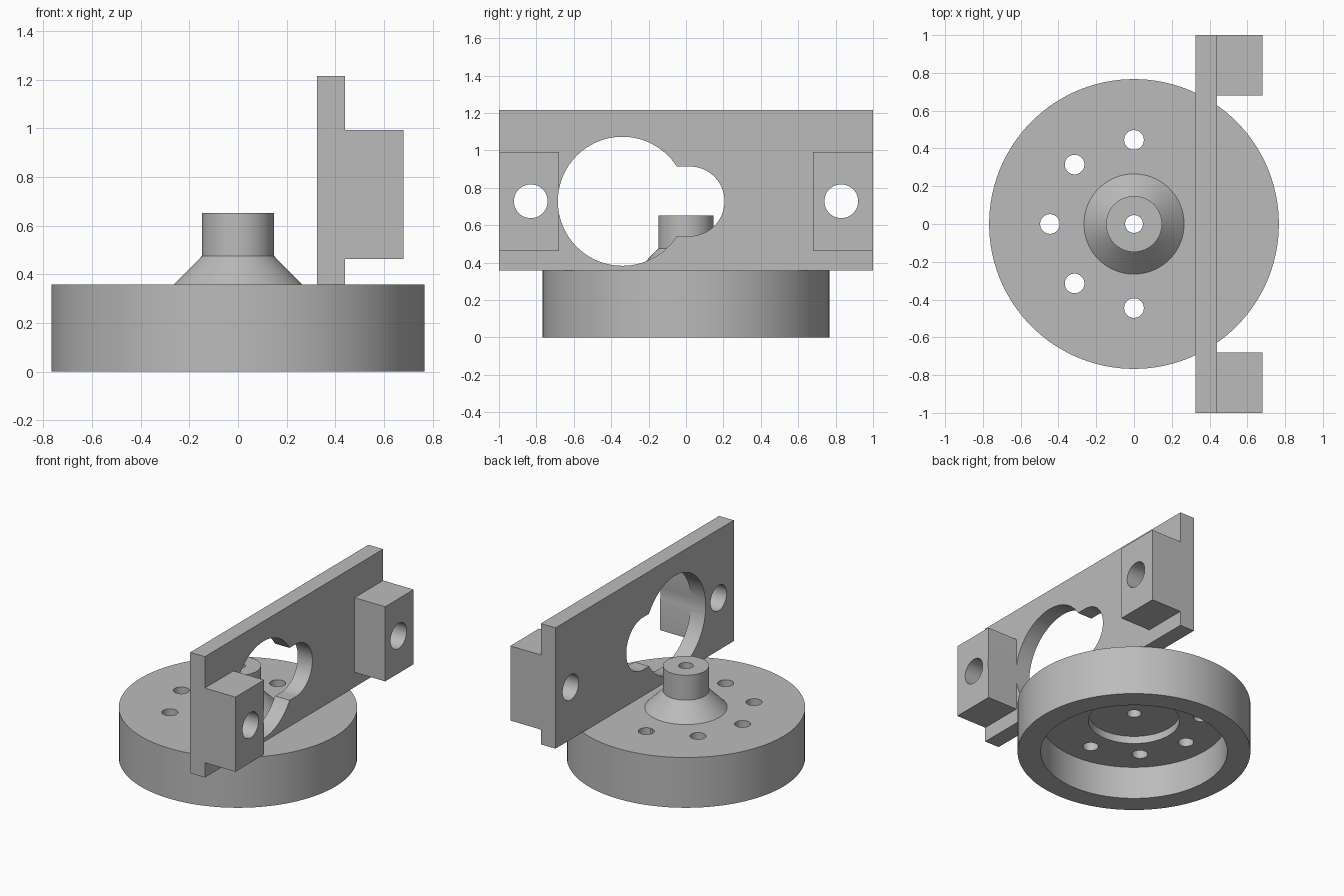
import bpy
import bmesh
from math import cos, sin, pi, radians
from mathutils import Matrix, Vector

if "Cube" in bpy.data.objects:
    bpy.data.objects.remove(bpy.data.objects["Cube"], do_unlink=True)

grey = bpy.data.materials.new("light_grey")
grey.use_nodes = True
grey.diffuse_color = (0.5, 0.5, 0.5, 1)
grey.node_tree.nodes["Principled BSDF"].inputs["Base Color"].default_value = (0.5, 0.5, 0.5, 1)


def add_object(name, bm):
    bmesh.ops.recalc_face_normals(bm, faces=bm.faces)
    mesh = bpy.data.meshes.new(name)
    bm.to_mesh(mesh)
    bm.free()
    mesh.materials.append(grey)
    obj = bpy.data.objects.new(name, mesh)
    bpy.context.collection.objects.link(obj)
    return obj


def box(name, low, high):
    low, high = Vector(low), Vector(high)
    bm = bmesh.new()
    size = Matrix.Diagonal((*(high - low), 1))
    bmesh.ops.create_cube(bm, size=1, matrix=Matrix.Translation((low + high) / 2) @ size)
    return add_object(name, bm)


def rod(name, centre, radius, depth, along_x=False, sides=64):
    turn = Matrix.Rotation(pi / 2, 4, 'Y') if along_x else Matrix()
    bm = bmesh.new()
    bmesh.ops.create_cone(bm, cap_ends=True, segments=sides, radius1=radius, radius2=radius,
                          depth=depth, matrix=Matrix.Translation(centre) @ turn)
    return add_object(name, bm)


def lathe(name, profile, sides=128):
    # Revolve a closed (radius, height) outline around the z axis
    bm = bmesh.new()
    rings = [[bm.verts.new((r * cos(2 * pi * i / sides), r * sin(2 * pi * i / sides), z))
              for r, z in profile] for i in range(sides)]
    for i, ring in enumerate(rings):
        after = rings[(i + 1) % sides]
        for j in range(len(profile)):
            k = (j + 1) % len(profile)
            bm.faces.new((ring[j], after[j], after[k], ring[k]))
    return add_object(name, bm)


def combine(target, tool, operation):
    mod = target.modifiers.new(operation.lower(), 'BOOLEAN')
    mod.object, mod.operation, mod.solver = tool, operation, 'EXACT'
    bpy.context.view_layer.objects.active = target
    bpy.ops.object.modifier_apply(modifier=mod.name)
    bpy.data.objects.remove(tool, do_unlink=True)


def shade(obj):
    bpy.ops.object.select_all(action='DESELECT')
    obj.select_set(True)
    bpy.context.view_layer.objects.active = obj
    bpy.ops.object.shade_smooth_by_angle(angle=radians(30))


# Hollow round base with conical hub, central bore and stepped underside
base = lathe("round_base", [
    (0.047, 0.652), (0.148, 0.652), (0.148, 0.475), (0.265, 0.357), (0.767, 0.357),
    (0.767, 0), (0.614, 0), (0.614, 0.236), (0.3, 0.236), (0.3, 0.29), (0.047, 0.29)])

# Half circle of bolt holes
for step in range(5):
    a = pi / 2 + step * pi / 4
    hole = rod("bolt_hole", (0.445 * cos(a), 0.445 * sin(a), 0.3), 0.052, 0.4, sides=40)
    combine(base, hole, 'DIFFERENCE')
shade(base)

# Upright plate with a mounting block at each end
plate = box("upright_plate", (0.325, -1, 0.357), (0.44, 1, 1.215))
for side in (-1, 1):
    y1, y2 = sorted((side * 0.68, side))
    combine(plate, box("block", (0.38, y1, 0.462), (0.68, y2, 0.992)), 'UNION')

# Block holes, then the keyhole opening: large circle, slot and rounded end
mid = 0.728
for y, radius in ((-0.83, 0.09), (0.83, 0.09), (-0.34, 0.345), (0.02, 0.186)):
    hole = rod("hole", (0.5, y, mid), radius, 0.6, along_x=True, sides=96)
    combine(plate, hole, 'DIFFERENCE')
slot = box("slot", (0.2, -0.3, mid - 0.186), (0.8, 0.02, mid + 0.186))
combine(plate, slot, 'DIFFERENCE')
shade(plate)
